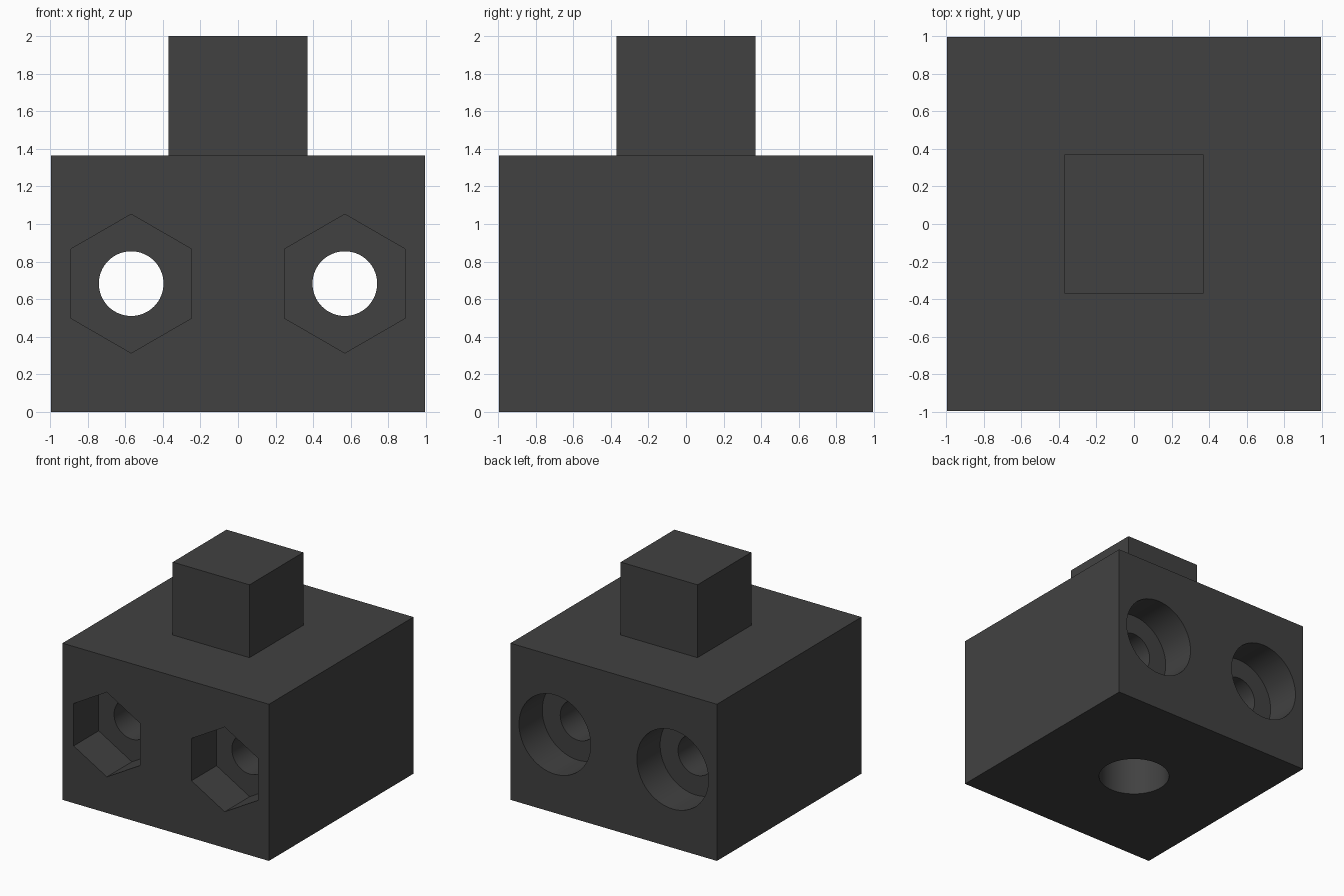
import bpy, bmesh, math
from mathutils import Matrix, Vector

if "Cube" in bpy.data.objects:
    bpy.data.objects.remove(bpy.data.objects["Cube"])

HALF, BODY_H, TOP = 0.995, 1.365, 2.0
HOLE_X, HOLE_Z = 0.568, 0.683

dark = bpy.data.materials.new("dark grey")
dark.diffuse_color = (0.053, 0.053, 0.053, 1)
dark.use_nodes = True
dark.node_tree.nodes["Principled BSDF"].inputs["Base Color"].default_value = dark.diffuse_color


def make_object(name, bm):
    bmesh.ops.recalc_face_normals(bm, faces=bm.faces)
    mesh = bpy.data.meshes.new(name)
    bm.to_mesh(mesh)
    bm.free()
    mesh.materials.append(dark)
    obj = bpy.data.objects.new(name, mesh)
    bpy.context.collection.objects.link(obj)
    return obj


def box(name, half, z0, z1):
    bm = bmesh.new()
    bmesh.ops.create_cube(bm, size=1, matrix=Matrix.Translation((0, 0, (z0 + z1) / 2))
                          @ Matrix.Diagonal((2 * half, 2 * half, z1 - z0, 1)))
    return make_object(name, bm)


def prism(name, sides, radius, start, end):
    """Regular prism between two points, with a corner pointing up when it lies along y."""
    start, end = Vector(start), Vector(end)
    axis = end - start
    u = Vector((1, 0, 0))
    v = Vector((0, 0, 1)) if abs(axis.y) > 0 else Vector((0, 1, 0))
    bm = bmesh.new()
    ring = [bm.verts.new(start + radius * (u * math.sin(a) + v * math.cos(a)))
            for a in (2 * math.pi * i / sides for i in range(sides))]
    face = bm.faces.new(ring)
    grown = bmesh.ops.extrude_face_region(bm, geom=[face], use_keep_orig=True)
    verts = [g for g in grown["geom"] if isinstance(g, bmesh.types.BMVert)]
    bmesh.ops.translate(bm, verts=verts, vec=axis)
    return make_object(name, bm)


def combine(target, tool, operation):
    mod = target.modifiers.new(tool.name, 'BOOLEAN')
    mod.operation, mod.solver, mod.object = operation, 'EXACT', tool
    bpy.context.view_layer.objects.active = target
    bpy.ops.object.modifier_apply(modifier=mod.name)
    bpy.data.objects.remove(tool)


# Main block with the square peg on top
block = box("mounting_block", HALF, 0, BODY_H)
combine(block, box("square_peg", 0.37, BODY_H - 0.1, TOP), 'UNION')

# Two bolt holes: hexagonal nut pocket in front, round head recess at the back
for x in (-HOLE_X, HOLE_X):
    for name, sides, radius, y0, y1 in (
            ("bolt_hole", 64, 0.172, -1.2, 1.2),
            ("nut_pocket", 6, 0.369, -1.2, -HALF + 0.345),
            ("head_recess", 64, 0.345, HALF - 0.32, 1.2)):
        combine(block, prism(name, sides, radius, (x, y0, HOLE_Z), (x, y1, HOLE_Z)), 'DIFFERENCE')

# Round blind socket in the underside
combine(block, prism("socket", 64, 0.29, (0, 0, -0.2), (0, 0, 1.0)), 'DIFFERENCE')

# Smooth hole walls, sharp box edges
bpy.ops.object.select_all(action='DESELECT')
block.select_set(True)
bpy.context.view_layer.objects.active = block
bpy.ops.object.shade_smooth_by_angle(angle=math.radians(30))
